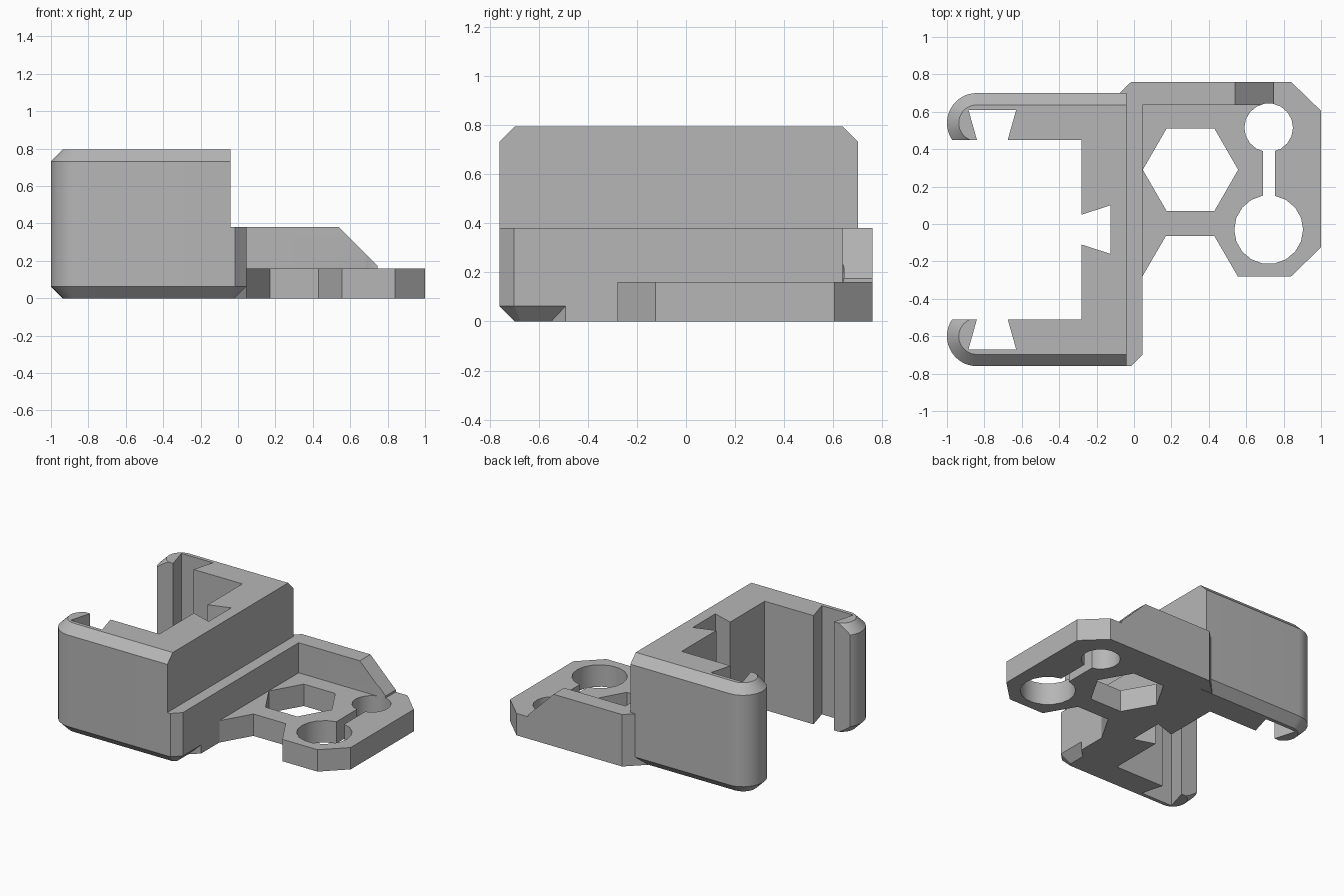
import bpy, bmesh
from math import sin, cos, radians, pi

cube = bpy.data.objects.get("Cube")
if cube:
    bpy.data.objects.remove(cube, do_unlink=True)

grey = bpy.data.materials.new("plain_grey")
grey.use_nodes = True
grey.diffuse_color = (0.47, 0.47, 0.47, 1)
grey.node_tree.nodes["Principled BSDF"].inputs["Base Color"].default_value = (0.47, 0.47, 0.47, 1)


def loft(name, rings):
    """Closed solid through rings of 3D points, all with the same count."""
    bm = bmesh.new()
    loops = [[bm.verts.new(p) for p in ring] for ring in rings]
    n = len(loops[0])
    bm.faces.new(loops[0])
    bm.faces.new(loops[-1])
    for a, b in zip(loops, loops[1:]):
        for i in range(n):
            j = (i + 1) % n
            bm.faces.new((a[i], a[j], b[j], b[i]))
    bmesh.ops.recalc_face_normals(bm, faces=bm.faces)
    mesh = bpy.data.meshes.new(name)
    bm.to_mesh(mesh)
    bm.free()
    mesh.materials.append(grey)
    obj = bpy.data.objects.new(name, mesh)
    bpy.context.collection.objects.link(obj)
    return obj


def level(points, z):
    return [(x, y, z) for x, y in points]


def prism(name, points, z0, z1):
    return loft(name, [level(points, z0), level(points, z1)])


def combine(target, tool, operation):
    """Apply a boolean and discard the tool."""
    mod = target.modifiers.new("boolean", 'BOOLEAN')
    mod.operation = operation
    mod.solver = 'EXACT'
    mod.object = tool
    bpy.context.view_layer.objects.active = target
    bpy.ops.object.modifier_apply(modifier=mod.name)
    bpy.data.objects.remove(tool, do_unlink=True)


def mirrored(points):
    """Continue an outline with its reflection about the clamp's centre line."""
    return points + [(x, -0.06 - y) for x, y in reversed(points)]


def circle(x, y, r, n, start=0.0):
    return [(x + r * cos(start + 2 * pi * i / n), y + r * sin(start + 2 * pi * i / n)) for i in range(n)]


BEVEL = 0.063
TOP = 0.795
BACK = 0.76


# Clamp body: bevelled outer shell with rounded arm ends
def shell(inset):
    pts = [(-0.04, 0.70 - inset)]
    r = 0.16 - inset
    for i in range(23):
        a = radians(90 + 7.5 * i)
        pts.append((-0.84 + r * cos(a), 0.54 + r * sin(a)))
    return mirrored(pts)


clamp = loft("clamp_body", [level(shell(BEVEL), 0), level(shell(0), BEVEL),
                            level(shell(0), TOP - BEVEL), level(shell(BEVEL), TOP)])

# Channel through the clamp with dovetail grooves
channel = mirrored([(-1.3, 0.45), (-0.84, 0.45), (-0.885, 0.61), (-0.63, 0.61), (-0.675, 0.45),
                    (-0.28, 0.45), (-0.28, 0.05), (-0.125, 0.10)])
combine(clamp, prism("channel_cutter", channel, -0.2, 1.0), 'DIFFERENCE')

# Upright rib beside the clamp, bevelled along its lower edges
corner = [(-0.015, BACK), (-0.14, 0.64), (-0.04, 0.64)]
rib_top = [(-0.04, -BACK), (-0.015, -BACK), (0.045, -0.70), (0.045, BACK)] + corner
rib_low = [(-0.04, -0.697), (-0.039, -0.697), (-0.018, -0.674), (-0.018, BACK)] + corner
mount = loft("mounting_plate", [level(rib_low, 0), level(rib_top, BEVEL), level(rib_top, 0.38)])

# Flat plate with clipped corners
plate = [(-0.04, -0.57), (0.045, -0.49), (0.045, -0.28), (0.17, -0.065), (0.43, -0.065),
         (0.555, -0.28), (0.84, -0.28), (1.0, -0.125), (1.0, 0.605), (0.84, BACK)] + corner
combine(mount, prism("plate", plate, 0, 0.16), 'UNION')

# Back wall with sloping end
wall = [(0.0, 0.05), (0.745, 0.05), (0.745, 0.175), (0.54, 0.38), (0.0, 0.38)]
combine(mount, loft("back_wall", [[(x, y, z) for x, z in wall] for y in (0.637, BACK)]), 'UNION')

# Hexagon hole, and two round holes joined by a slot
slot = [(0.69, 0.05), (0.755, 0.05), (0.755, 0.45), (0.69, 0.45)]
for outline in (circle(0.302, 0.29, 0.255, 6), circle(0.72, 0.515, 0.13, 18),
                circle(0.72, -0.03, 0.184, 18), slot):
    combine(mount, prism("hole_cutter", outline, -0.1, 0.6), 'DIFFERENCE')

# Smooth the curved walls, keep every other edge sharp
for obj in (clamp, mount):
    bpy.ops.object.select_all(action='DESELECT')
    obj.select_set(True)
    bpy.context.view_layer.objects.active = obj
    bpy.ops.object.shade_smooth_by_angle(angle=radians(25))
